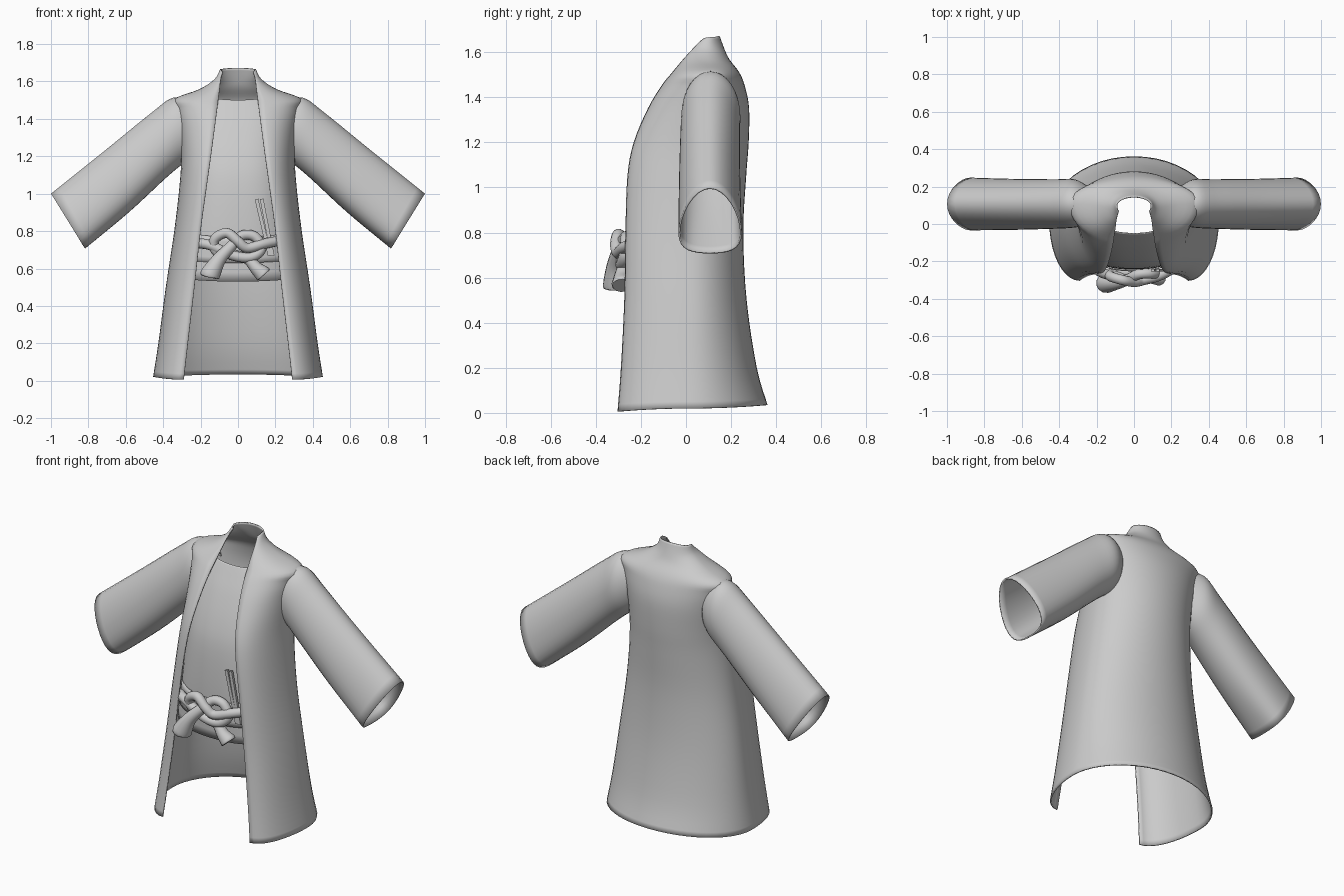
import bpy, math
from mathutils import Matrix

if "Cube" in bpy.data.objects:
    bpy.data.objects.remove(bpy.data.objects["Cube"])


def spline(rows, n):
    """Smooth Catmull-Rom interpolation through tuples of numbers."""
    out = []
    for i in range(len(rows) - 1):
        a, b = rows[max(i - 1, 0)], rows[i]
        c, d = rows[i + 1], rows[min(i + 2, len(rows) - 1)]
        for k in range(n):
            t = k / n
            out.append([q + .5 * t * (r - p + t * (2*p - 5*q + 4*r - s + t * (3*(q - r) + s - p)))
                        for p, q, r, s in zip(a, b, c, d)])
    return out + [list(rows[-1])]


def sheet(name, grid, closed=False, mirror=False, thick=0.008):
    """Skin a grid of points into a thin smooth cloth object."""
    m = len(grid[0])
    cols = m if closed else m - 1
    faces = [(i*m + j, i*m + (j+1) % m, (i+1)*m + (j+1) % m, (i+1)*m + j)
             for i in range(len(grid) - 1) for j in range(cols)]
    me = bpy.data.meshes.new(name)
    me.from_pydata([p for row in grid for p in row], [], faces)
    ob = bpy.data.objects.new(name, me)
    bpy.context.collection.objects.link(ob)
    me.shade_smooth()
    if mirror:
        ob.modifiers.new("mirror", 'MIRROR').merge_threshold = 0.001
    sol = ob.modifiers.new("thickness", 'SOLIDIFY')
    sol.thickness, sol.offset = thick, 0
    return ob


# Coat body: z back, z side, z front, y back, y side, y front, half width, front edge x
coat = [
    (.035, .02, .006, .358, .02, -.300, .450, .290),
    (.20, .20, .20, .310, .02, -.285, .422, .268),
    (.50, .50, .50, .265, .02, -.270, .382, .233),
    (.80, .80, .80, .250, .02, -.265, .337, .200),
    (1.05, 1.05, 1.05, .263, .03, -.256, .308, .166),
    (1.20, 1.20, 1.20, .274, .05, -.228, .300, .145),
    (1.35, 1.35, 1.35, .276, .08, -.165, .310, .125),
    (1.45, 1.45, 1.45, .257, .10, -.105, .328, .112),
    (1.51, 1.505, 1.50, .232, .11, -.065, .335, .106),
    (1.565, 1.555, 1.56, .190, .10, -.015, .205, .098),
    (1.61, 1.61, 1.61, .168, .09, .030, .122, .092),
    (1.672, 1.665, 1.65, .145, .10, .070, .092, .080),
]
grid = []
for zb, zs, zf, yb, ys, yf, w, xf in spline(coat, 4):
    row = []
    for j in range(13):                      # back centre to side
        a = j / 12 * math.pi / 2
        row.append((w * math.sin(a), ys + (yb - ys) * math.cos(a), zs + (zb - zs) * math.cos(a)**2))
    for j in range(1, 11):                   # side to front edge
        a = j / 10 * math.pi / 2
        row.append((xf + (w - xf) * math.cos(a), ys + (yf - ys) * math.sin(a),
                    zs + (zf - zs) * math.sin(a)**2))
    grid.append(row)
sheet("coat_body", grid, mirror=True)

# Sleeves: top x, top z, bottom x, bottom z, y centre, y half width, skew
sleeve = [
    (.25, 1.49, .25, 1.20, .10, .10, 0),
    (.345, 1.51, .295, 1.165, .11, .125, .05),
    (.46, 1.43, .39, 1.085, .107, .128, .15),
    (.70, 1.235, .59, .90, .105, .132, .25),
    (.997, .997, .82, .71, .107, .137, .38),
]
grid = []
for xt, zt, xb, zb, yc, hw, sk in spline(sleeve, 5):
    row = []
    for j in range(32):
        a = j / 32 * math.tau
        h = math.cos(a)
        f = (1 + h - sk * (1 - h*h)) / 2
        row.append((xb + (xt - xb) * f, yc + hw * math.sin(a), zb + (zt - zb) * f))
    grid.append(row)
sheet("sleeves", grid, closed=True, mirror=True)


# Inner garment front: z, y centre, y side, half width
def front_panel(name, rows, out=0.0):
    grid = []
    for z, yc, ys, w in spline(rows, 4):
        row = []
        for j in range(33):
            s = math.sin((j / 16 - 1) * math.pi / 2)
            row.append((w * s, ys + (yc - out - ys) * (1 - abs(s)**2.6)**(1 / 2.2), z + .02 * s * s))
        grid.append(row)
    sheet(name, grid, thick=0.006)


front_panel("inner_garment", [
    (.53, -.235, .02, .355), (.80, -.240, .02, .312), (1.05, -.225, .03, .285),
    (1.20, -.190, .05, .275), (1.35, -.130, .08, .270), (1.45, -.078, .09, .250),
    (1.50, -.050, .09, .200)])
front_panel("sash", [(.63, -.237, .02, .335), (.77, -.240, .02, .313)], out=.01)


# Knotted rope belt: x, y, z, radius
def rope(name, pts):
    cu = bpy.data.curves.new(name, 'CURVE')
    cu.dimensions = '3D'
    cu.bevel_depth, cu.bevel_resolution, cu.use_fill_caps = 1, 4, True
    sp = cu.splines.new('POLY')
    pts = spline(pts, 6)
    sp.points.add(len(pts) - 1)
    for p, (x, y, z, r) in zip(sp.points, pts):
        p.co, p.radius = (x, y, z, 1), r
    sp.use_smooth = True
    ob = bpy.data.objects.new(name, cu)
    bpy.context.collection.objects.link(ob)


R = .027
rope("belt_rope_left", [
    (-.23, -.225, .735, R), (-.15, -.268, .725, R), (-.03, -.285, .67, R), (.07, -.285, .66, R),
    (.125, -.27, .705, R), (.09, -.265, .77, R), (.02, -.27, .775, R), (-.04, -.30, .715, .03),
    (-.10, -.315, .65, .038), (-.145, -.315, .575, .054), (-.152, -.314, .56, .050)])
rope("belt_rope_right", [
    (.23, -.225, .75, R), (.14, -.275, .732, R), (.05, -.30, .71, R), (.0, -.31, .745, R),
    (-.06, -.30, .79, R), (-.125, -.28, .755, R), (-.115, -.265, .69, R), (-.03, -.262, .675, R),
    (.05, -.275, .65, .028), (.10, -.285, .60, .036), (.132, -.285, .572, .045),
    (.139, -.285, .565, .041)])

# Slim folded fan tucked behind the rope
for i, dx in enumerate((-.011, .011)):
    bpy.ops.mesh.primitive_cube_add(size=1)
    ob = bpy.context.object
    ob.name = f"fan_blade_{i + 1}"
    ob.data.transform(Matrix.Diagonal((.019, .014, .31, 1)))
    ob.rotation_euler = (0, math.radians(-11 - 2 * (1 - i)), 0)
    ob.location = (.145 + dx, -.248, .82)
